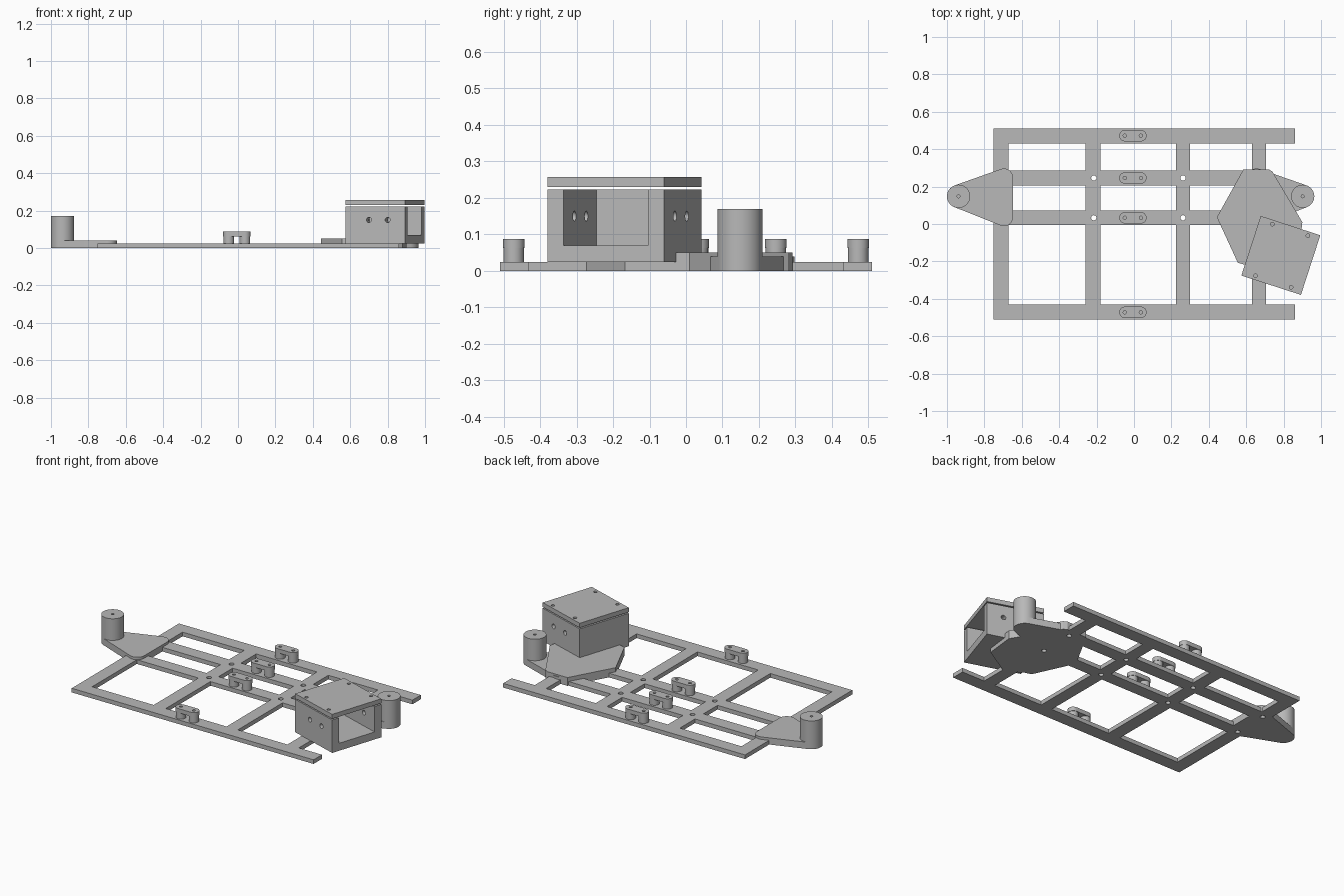
import bpy, bmesh, math
from mathutils import Matrix
from mathutils.geometry import convex_hull_2d

cube = bpy.data.objects.get("Cube")
if cube:
    bpy.data.objects.remove(cube, do_unlink=True)

GRAY = (0.48, 0.48, 0.48, 1)
gray = bpy.data.materials.new("plain gray")
gray.use_nodes = True
gray.diffuse_color = GRAY
gray.node_tree.nodes["Principled BSDF"].inputs["Base Color"].default_value = GRAY


def finish(name, bm):
    bmesh.ops.recalc_face_normals(bm, faces=bm.faces)
    mesh = bpy.data.meshes.new(name)
    bm.to_mesh(mesh)
    bm.free()
    mesh.materials.append(gray)
    obj = bpy.data.objects.new(name, mesh)
    bpy.context.collection.objects.link(obj)
    return obj


def circle(x, y, r, n=40):
    return [(x + r * math.cos(2 * math.pi * i / n), y + r * math.sin(2 * math.pi * i / n))
            for i in range(n)]


def add_prism(bm, pts, z0, z1):
    low = [bm.verts.new((x, y, z0)) for x, y in pts]
    high = [bm.verts.new((x, y, z1)) for x, y in pts]
    bm.faces.new(low[::-1])
    bm.faces.new(high)
    for i in range(len(pts)):
        j = (i + 1) % len(pts)
        bm.faces.new((low[i], low[j], high[j], high[i]))


def prism(name, pts, z0, z1):
    bm = bmesh.new()
    add_prism(bm, pts, z0, z1)
    return finish(name, bm)


def rounded(*discs):
    """Outline wrapped round several discs (x, y, r)."""
    pts = [p for d in discs for p in circle(*d)]
    return [pts[i] for i in convex_hull_2d(pts)]


def cut(obj, prisms, matrix=None):
    """Subtract (points, z0, z1) prisms from an object."""
    bm = bmesh.new()
    for p in prisms:
        add_prism(bm, *p)
    if matrix:
        bm.transform(matrix)
    cutter = finish("cutter", bm)
    cutter.hide_render = True
    mod = obj.modifiers.new("cut", "BOOLEAN")
    mod.operation = "DIFFERENCE"
    mod.solver = "EXACT"
    mod.object = cutter
    bpy.context.view_layer.objects.active = obj
    bpy.ops.object.modifier_apply(modifier=mod.name)
    bpy.data.objects.remove(cutter, do_unlink=True)


def smooth(obj):
    bpy.ops.object.select_all(action="DESELECT")
    obj.select_set(True)
    bpy.context.view_layer.objects.active = obj
    bpy.ops.object.shade_smooth_by_angle(angle=math.radians(30))


def square(hx, hy, x=0, y=0):
    return [(x - hx, y - hy), (x + hx, y - hy), (x + hx, y + hy), (x - hx, y + hy)]


# Flat frame of rails and crossbars on one grid
XS = [-0.75, -0.67, -0.26, -0.18, 0.225, 0.30, 0.63, 0.706, 0.86]
YS = [-0.51, -0.43, -0.005, 0.072, 0.206, 0.286, 0.43, 0.51]
T = 0.025
bm = bmesh.new()
for i in range(len(XS) - 1):
    for j in range(len(YS) - 1):
        last = i == len(XS) - 2
        if i % 2 == 0 and not last or j % 2 == 0 and (not last or j in (0, 6)):
            bm.faces.new([bm.verts.new((XS[a], YS[b], 0))
                          for a, b in ((i, j), (i + 1, j), (i + 1, j + 1), (i, j + 1))])
bmesh.ops.remove_doubles(bm, verts=bm.verts, dist=0.0001)
ext = bmesh.ops.extrude_face_region(bm, geom=bm.faces[:], use_keep_orig=True)
for v in ext["geom"]:
    if isinstance(v, bmesh.types.BMVert):
        v.co.z = T
frame = finish("frame", bm)

# Bolt holes where the two middle rails meet the crossbars
bolts = [(circle(x, y, 0.014, 20), -0.02, T + 0.001)
         for x in (-0.71, -0.215, 0.262, 0.668) for y in (0.033, 0.246)]
cut(frame, bolts)

# End brackets, each with an upright post
for side, tip, base in (("right", -0.938, -0.695), ("left", 0.902, 0.655)):
    plate = prism(side + "_end_bracket",
                  rounded((tip, 0.148, 0.062), (base, 0.25, 0.047), (base, 0.035, 0.047)),
                  0, 0.04)
    cut(plate, bolts)
    smooth(plate)
    post = prism(side + "_post", circle(tip, 0.148, 0.062, 48), 0, 0.17)
    cut(post, [(circle(tip, 0.148, 0.008, 16), 0.13, 0.2)])
    smooth(post)

# Angular base plate below the box
base_plate = prism("box_base_plate", [
    (0.585, 0.292), (0.72, 0.292), (0.74, 0.28), (0.90, 0.01), (0.88, -0.167),
    (0.69, -0.283), (0.60, -0.22), (0.555, -0.207), (0.443, 0.036)], 0, 0.05)
cut(base_plate, bolts)

# Open-ended box with holes through its side walls
place = Matrix.Translation((0.785, -0.168, 0)) @ Matrix.Rotation(math.radians(-18), 4, "Z")
H = 0.1675
box = prism("box", square(H, H), 0.025, 0.223)
cut(box, [(square(0.16, 0.122, 0.034), 0.07, 0.3)])
cut(box, [(circle(u, -0.15, 0.014, 20), -0.3, 0.3) for u in (-0.035, 0.07)],
    Matrix.Rotation(math.pi / 2, 4, "X") @ Matrix.Scale(-1, 4, (0, 1, 0)))
smooth(box)
box.matrix_world = place

# Lid held just above the box
lid = prism("box_lid", square(H, H), 0.23, 0.257)
cut(lid, [(circle(0.005 + sx * 0.1, sy * 0.145, 0.01, 16), 0.2, 0.3)
          for sx in (-1, 1) for sy in (-1, 1)])
smooth(lid)
lid.matrix_world = place

# Strap clips: two spacers and a rounded bar on every rail
for n, y in enumerate((-0.472, 0.033, 0.246, 0.472), 1):
    ends = (-0.049, 0.037)
    holes = [(circle(x, y, 0.009, 16), T, 0.12) for x in ends]
    for k, x in enumerate(ends, 1):
        spacer = prism(f"clip_{n}_spacer_{k}", circle(x, y, 0.028), T, 0.063)
        smooth(spacer)
    bar = prism(f"clip_{n}_bar", rounded(*[(x, y, 0.03) for x in ends]), 0.063, 0.088)
    cut(bar, holes)
    smooth(bar)
